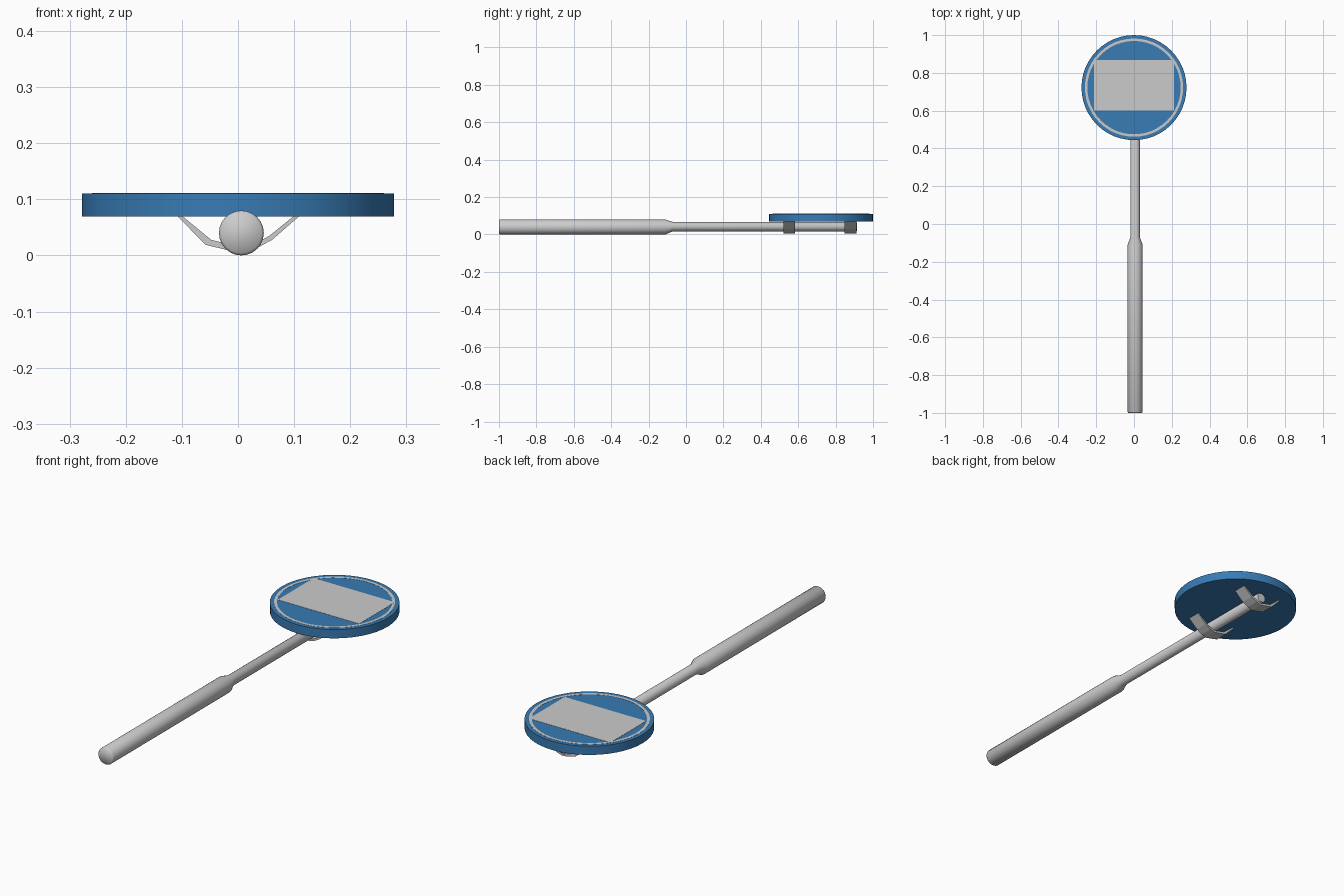
import bpy, bmesh
from math import sin, cos, pi

if "Cube" in bpy.data.objects:
    bpy.data.objects.remove(bpy.data.objects["Cube"])

blue = bpy.data.materials.new("blue")
blue.diffuse_color = (0.04, 0.20, 0.46, 1)
blue.use_nodes = True
blue.node_tree.nodes["Principled BSDF"].inputs["Base Color"].default_value = blue.diffuse_color


def make_object(name, bm, mat=None, angle=None):
    bmesh.ops.recalc_face_normals(bm, faces=bm.faces)
    mesh = bpy.data.meshes.new(name)
    bm.to_mesh(mesh)
    bm.free()
    ob = bpy.data.objects.new(name, mesh)
    bpy.context.collection.objects.link(ob)
    if mat:
        mesh.materials.append(mat)
    if angle:
        bpy.ops.object.select_all(action='DESELECT')
        ob.select_set(True)
        bpy.context.view_layer.objects.active = ob
        bpy.ops.object.shade_smooth_by_angle(angle=angle)
    return ob


def skin(bm, rings, caps=True, loop=False):
    # Join equal-sized rings of points with quads
    vs = [[bm.verts.new(p) for p in r] for r in rings]
    n = len(vs[0])
    pairs = list(zip(vs, vs[1:])) + ([(vs[-1], vs[0])] if loop else [])
    for a, b in pairs:
        for i in range(n):
            j = (i + 1) % n
            bm.faces.new((a[i], a[j], b[j], b[i]))
    if caps and not loop:
        bm.faces.new(vs[0])
        bm.faces.new(vs[-1])


def disc_ring(r, z, n=48):
    return [(r * cos(2 * pi * i / n), 0.722 + r * sin(2 * pi * i / n), z) for i in range(n)]


# Handle and shaft, turned around the y axis
def rod_ring(y, r, z, n=24):
    return [(0.006 + r * cos(2 * pi * i / n), y, z + r * sin(2 * pi * i / n)) for i in range(n)]


bm = bmesh.new()
skin(bm, [rod_ring(-1.0, 0.036, 0.04), rod_ring(-0.994, 0.04, 0.04),
          rod_ring(-0.11, 0.04, 0.04), rod_ring(-0.07, 0.025, 0.042),
          rod_ring(0.909, 0.025, 0.042), rod_ring(0.915, 0.022, 0.042)])
make_object("handle", bm, angle=1.0)

# Round sign body
bm = bmesh.new()
skin(bm, [disc_ring(0.278, 0.069), disc_ring(0.278, 0.1102)])
make_object("sign_disc", bm, blue, angle=0.6)

# Thin border ring on the sign face
bm = bmesh.new()
skin(bm, [disc_ring(0.260, 0.1095), disc_ring(0.260, 0.111),
          disc_ring(0.247, 0.111), disc_ring(0.247, 0.1095)], loop=True)
make_object("border_ring", bm)

# Rectangular panel on the sign face
bm = bmesh.new()
skin(bm, [[(x, y, z) for x, y in ((-0.213, 0.602), (0.213, 0.602), (0.213, 0.869), (-0.213, 0.869))]
          for z in (0.1095, 0.1112)])
make_object("face_panel", bm)

# Two bent strap brackets holding the shaft to the sign
profile = [(-0.107, 0.069), (-0.058, 0.019), (-0.025, 0.011), (0.006, 0.005), (0.032, 0.012),
           (0.061, 0.028), (0.108, 0.069), (0.098, 0.069), (0.056, 0.035), (0.03, 0.021),
           (0.006, 0.014), (-0.02, 0.021), (-0.048, 0.028), (-0.098, 0.069)]
for name, y in (("lower_bracket", 0.521), ("upper_bracket", 0.848)):
    bm = bmesh.new()
    skin(bm, [[(x, yy, z) for x, z in profile] for yy in (y, y + 0.063)])
    make_object(name, bm)
